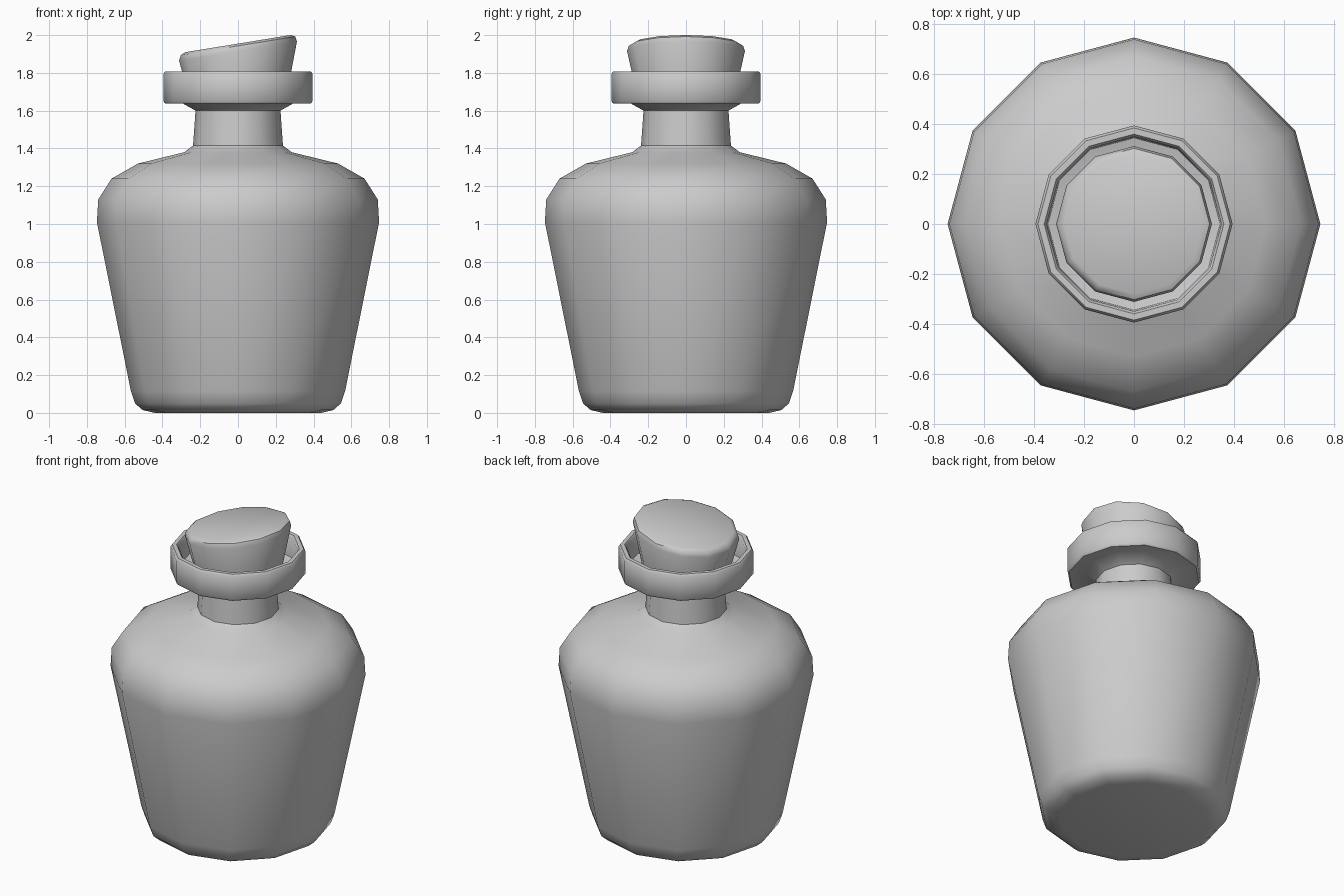
import bpy, bmesh
from math import cos, sin, pi, radians

if "Cube" in bpy.data.objects:
    bpy.data.objects.remove(bpy.data.objects["Cube"])

SIDES = 12


def lathe(name, profile, closed=False, slant=0.0, slant_from=0.0, slant_to=1.0):
    """Revolve (radius, z) points; slant tilts the upper rings along x."""
    bm = bmesh.new()
    rings = []
    for r, z in profile:
        k = slant * min(1, max(0, (z - slant_from) / (slant_to - slant_from)))
        rings.append([bm.verts.new((r * cos(2 * pi * i / SIDES),
                                    r * sin(2 * pi * i / SIDES),
                                    z + k * r * cos(2 * pi * i / SIDES)))
                      for i in range(SIDES)])
    pairs = list(zip(rings, rings[1:]))
    if closed:
        pairs.append((rings[-1], rings[0]))
    else:
        bm.faces.new(rings[0])
        bm.faces.new(rings[-1])
    for a, b in pairs:
        for i in range(SIDES):
            j = (i + 1) % SIDES
            bm.faces.new((a[i], a[j], b[j], b[i]))
    bmesh.ops.recalc_face_normals(bm, faces=bm.faces)
    mesh = bpy.data.meshes.new(name)
    bm.to_mesh(mesh)
    bm.free()
    obj = bpy.data.objects.new(name, mesh)
    bpy.context.collection.objects.link(obj)
    bpy.ops.object.select_all(action='DESELECT')
    obj.select_set(True)
    bpy.context.view_layer.objects.active = obj
    bpy.ops.object.shade_smooth_by_angle(angle=radians(42))
    return obj


# Bottle body, neck and hollow collar in one skin
lathe("bottle", [
    (0.44, 0.0), (0.505, 0.015), (0.545, 0.05), (0.567, 0.115),
    (0.747, 1.01), (0.74, 1.13), (0.67, 1.24), (0.53, 1.32),
    (0.285, 1.38), (0.238, 1.415), (0.225, 1.60), (0.29, 1.637),
    (0.385, 1.637), (0.395, 1.65), (0.395, 1.795), (0.385, 1.808),
    (0.36, 1.808), (0.35, 1.795), (0.345, 1.67), (0.22, 1.64)])

# Tapered stopper with slanted top
lathe("stopper", [
    (0.25, 1.64), (0.312, 1.915), (0.303, 1.943), (0.28, 1.955)],
    slant=0.163, slant_from=1.64, slant_to=1.90)
